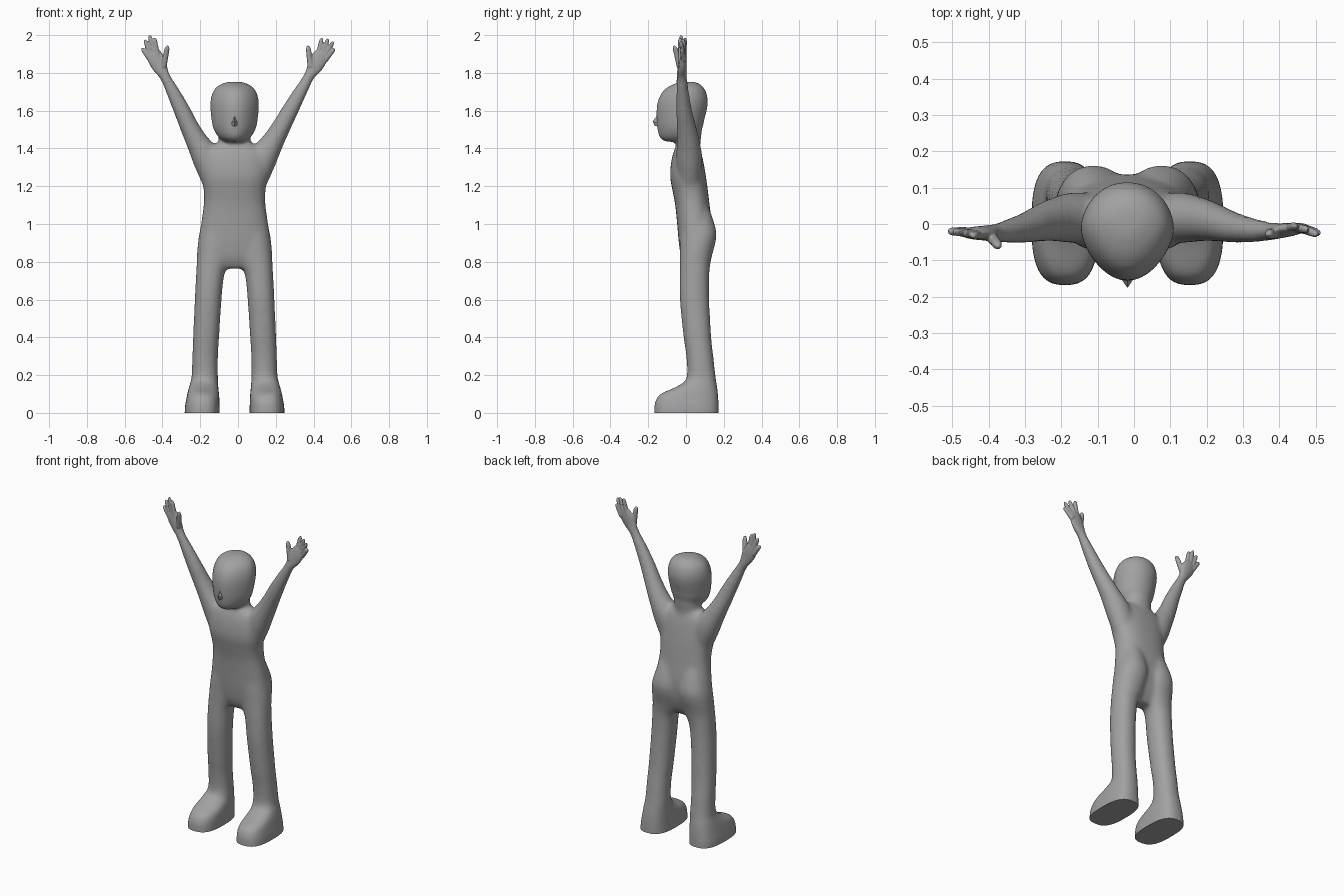
import bpy, bmesh, math
from mathutils import Vector

CX = -0.018  # symmetry line of the figure
grey = bpy.data.materials.new("dark_grey")
grey.diffuse_color = (0.36, 0.36, 0.36, 1)


def spline(pts, n):
    """Catmull-Rom resampling of rows of numbers."""
    out = []
    for i in range(len(pts) - 1):
        p0, p1 = pts[max(i - 1, 0)], pts[i]
        p2, p3 = pts[i + 1], pts[min(i + 2, len(pts) - 1)]
        for k in range(n):
            t = k / n
            out.append([0.5 * (2 * b + (c - a) * t + (2 * a - 5 * b + 4 * c - d) * t * t
                               + (3 * b - a - 3 * c + d) * t ** 3)
                        for a, b, c, d in zip(p0, p1, p2, p3)])
    out.append(list(pts[-1]))
    return out


def loft(bm, rows, n=4, egg=0.0, power=1.0, foot_power=None, seg=32):
    """Closed tube through rows of (x, y, z, half width, half depth)."""
    rows = spline(rows, n)
    rings = []
    for i, (x, y, z, hu, hv) in enumerate(rows):
        a, b = rows[max(i - 1, 0)], rows[min(i + 1, len(rows) - 1)]
        t = Vector((b[0] - a[0], 0, b[2] - a[2])).normalized()
        u = Vector((t.z, 0, -t.x))
        p = power
        if foot_power:  # boxier cross-section towards the sole
            p += (foot_power - power) * min(1, max(0, (0.22 - z) / 0.15))
        ring = []
        for k in range(seg):
            w = 2 * math.pi * k / seg
            c, s = math.cos(w), math.sin(w)
            c = math.copysign(abs(c) ** p, c)
            s = math.copysign(abs(s) ** p, s)
            c *= 1 - egg * max(0, -s)
            ring.append(bm.verts.new(Vector((x, y, z)) + u * c * hu + Vector((0, s * hv, 0))))
        rings.append(ring)
    faces = [bm.faces.new(rings[0]), bm.faces.new(rings[-1])]
    for r, q in zip(rings, rings[1:]):
        for k in range(seg):
            j = (k + 1) % seg
            faces.append(bm.faces.new((r[k], r[j], q[j], q[k])))
    bmesh.ops.recalc_face_normals(bm, faces=faces)


def upright(rows, s=1):
    """Rows of (z, x0, x1, y0, y1), x from the symmetry line."""
    return [(CX + s * (a + b) / 2, (c + d) / 2, z, (b - a) / 2, (d - c) / 2)
            for z, a, b, c, d in rows]


def fuse(bm, name, voxel, repeat, cut=False):
    """Blend overlapping tubes into one smooth skin."""
    me = bpy.data.meshes.new(name)
    bm.to_mesh(me)
    bm.free()
    ob = bpy.data.objects.new(name, me)
    bpy.context.collection.objects.link(ob)
    m = ob.modifiers.new("Remesh", 'REMESH')
    m.mode = 'VOXEL'
    m.voxel_size = voxel
    m = ob.modifiers.new("Smooth", 'SMOOTH')
    m.factor, m.iterations = 0.5, repeat
    dg = bpy.context.evaluated_depsgraph_get()
    me = bpy.data.meshes.new_from_object(ob.evaluated_get(dg))
    ob.modifiers.clear()
    ob.data = me
    if cut:  # flat soles
        b = bmesh.new()
        b.from_mesh(me)
        res = bmesh.ops.bisect_plane(b, geom=b.verts[:] + b.edges[:] + b.faces[:],
                                     plane_co=(0, 0, 0), plane_no=(0, 0, 1), clear_inner=True)
        edges = [e for e in res['geom_cut'] if isinstance(e, bmesh.types.BMEdge)]
        bmesh.ops.holes_fill(b, edges=edges, sides=0)
        b.to_mesh(me)
        b.free()
    me.materials.clear()
    me.materials.append(grey)
    bpy.ops.object.select_all(action='DESELECT')
    ob.select_set(True)
    bpy.context.view_layer.objects.active = ob
    bpy.ops.object.shade_smooth_by_angle(angle=math.radians(40))


body = bmesh.new()

# torso and neck
loft(body, upright([(z, -h, h, a, b) for z, h, a, b in [
    (0.765, .09, .0, .08), (0.82, .165, -.025, .11), (0.9, .19, -.038, .132),
    (1.0, .178, -.047, .136), (1.1, .164, -.057, .125), (1.17, .163, -.07, .117),
    (1.25, .174, -.084, .106), (1.33, .175, -.078, .092), (1.39, .155, -.063, .077),
    (1.425, .10, -.045, .06)]]), power=0.83)
loft(body, upright([(z, -h, h, a, b) for z, h, a, b in [
    (1.33, .09, -.05, .08), (1.42, .085, -.054, .076), (1.47, .083, -.06, .082), (1.53, .08, -.06, .08)]]))

# head
loft(body, upright([(z, -h, h, a, b) for z, h, a, b in [
    (1.436, .045, -.112, -.02), (1.457, .083, -.14, .05), (1.5, .112, -.152, .085),
    (1.55, .123, -.156, .097), (1.6, .128, -.157, .11), (1.65, .129, -.15, .117),
    (1.7, .116, -.126, .107), (1.733, .088, -.085, .085), (1.753, .04, -.03, .05)]]), egg=0.2)

# legs with feet
for s in (1, -1):
    loft(body, upright([
        (-.06, .079, .264, -.169, .173), (.02, .079, .264, -.169, .173), (.06, .08, .257, -.163, .172),
        (.1, .081, .25, -.135, .17), (.14, .085, .239, -.047, .165), (.185, .088, .228, .003, .158),
        (.3, .088, .224, .001, .145), (.4, .082, .22, -.013, .134), (.6, .069, .211, -.033, .123),
        (.74, .054, .204, -.034, .124), (.82, .022, .201, -.033, .135), (.9, .004, .194, -.034, .156),
        (.96, .002, .182, -.032, .161), (1.05, .012, .155, -.025, .135), (1.16, .03, .12, 0, .09)], s),
        power=0.93, foot_power=0.72)

# arms
arms = {
    "left": [(-.10, .02, 1.16, .06, .055), (-.158, .018, 1.33, .077, .07), (-.219, .012, 1.44, .059, .06),
             (-.26, .002, 1.52, .05, .051), (-.296, -.01, 1.6, .045, .043), (-.345, -.02, 1.7, .036, .034),
             (-.38, -.025, 1.77, .028, .027), (-.395, -.025, 1.8, .027, .025)],
    "right": [(.065, .02, 1.16, .06, .055), (.123, .018, 1.33, .077, .07), (.187, .012, 1.44, .059, .06),
              (.232, .002, 1.52, .05, .051), (.275, -.01, 1.6, .045, .043), (.33, -.018, 1.7, .036, .034),
              (.37, -.02, 1.77, .029, .027), (.385, -.02, 1.8, .027, .025)]}
for rows in arms.values():
    loft(body, rows)
fuse(body, "body", 0.009, 22, cut=True)

# hands: palm, then fingers and thumb as (base x, base z, tip x, tip z, base y, tip y)
hands = {
    "left": ([(-.368, -.025, 1.745, .027, .025), (-.392, -.025, 1.79, .028, .023), (-.413, -.025, 1.83, .039, .02),
              (-.432, -.025, 1.87, .044, .018), (-.448, -.025, 1.905, .037, .014)],
             [(-.462, 1.865, -.508, 1.93, -.022, -.02), (-.457, 1.88, -.492, 1.972, -.023, -.022),
              (-.442, 1.89, -.467, 1.996, -.025, -.026), (-.424, 1.885, -.442, 1.983, -.028, -.032),
              (-.395, 1.83, -.373, 1.94, -.032, -.06)]),
    "right": ([(.355, -.02, 1.745, .028, .025), (.381, -.02, 1.79, .028, .023), (.405, -.018, 1.83, .04, .02),
               (.426, -.015, 1.87, .044, .018), (.445, -.012, 1.905, .037, .014)],
              [(.46, 1.865, .509, 1.926, -.01, -.025), (.456, 1.88, .503, 1.963, -.01, -.028),
               (.441, 1.89, .476, 1.978, -.01, -.015), (.422, 1.885, .444, 1.983, -.012, -.005),
               (.385, 1.83, .371, 1.94, -.025, -.028)])}
for side, (palm, fingers) in hands.items():
    bm = bmesh.new()
    loft(bm, palm)
    for i, (bx, bz, tx, tz, by, ty) in enumerate(fingers):
        r = .015 if i == 4 else .0125
        loft(bm, [(bx + (tx - bx) * t, by + (ty - by) * t, bz + (tz - bz) * t, r * k, r * k)
                  for t, k in ((0, 1.15), (.5, 1), (.85, .9), (.97, .65), (1.04, .3))], seg=12)
    fuse(bm, side + "_hand", 0.0045, 3)

# nose
me = bpy.data.meshes.new("nose")
me.from_pydata([(CX, -.14, 1.59), (CX - .028, -.135, 1.525), (CX + .028, -.135, 1.525),
                (CX, -.176, 1.545), (CX, -.165, 1.517)], [],
               [(0, 1, 3), (0, 3, 2), (1, 4, 3), (4, 2, 3), (0, 2, 4, 1)])
me.materials.append(grey)
bpy.context.collection.objects.link(bpy.data.objects.new("nose", me))
